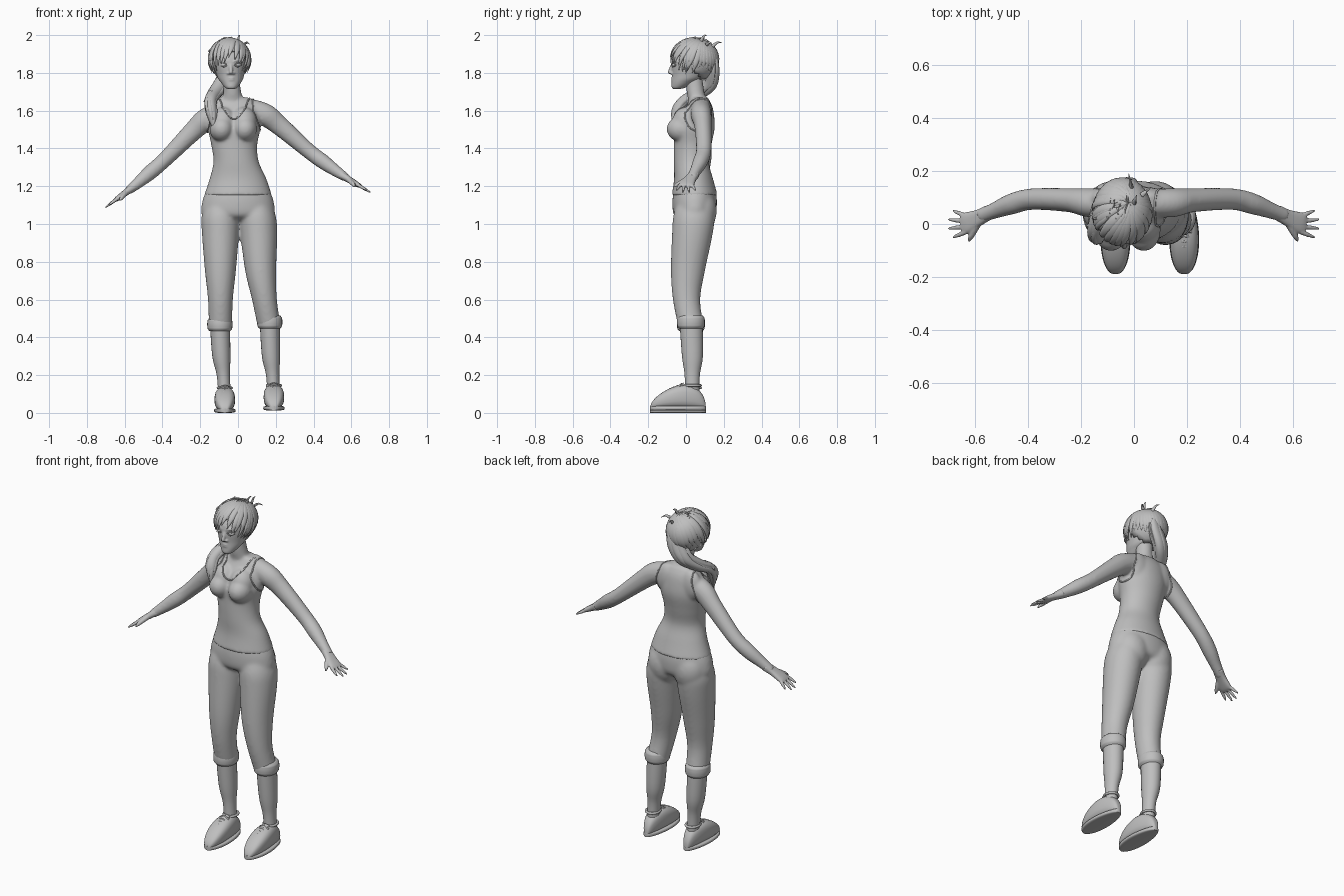
import bpy, bmesh, math, random
from math import sin, cos, pi, tau, radians
from mathutils import Vector

if "Cube" in bpy.data.objects:
    bpy.data.objects.remove(bpy.data.objects["Cube"])
random.seed(4)
X, Y, Z = Vector((1, 0, 0)), Vector((0, 1, 0)), Vector((0, 0, 1))
SIDES = (("right", -1), ("left", 1))
GREY = (0.52, 0.52, 0.52, 1)
clay = bpy.data.materials.new("clay_grey")
clay.use_nodes = True
clay.diffuse_color = GREY
clay.node_tree.nodes["Principled BSDF"].inputs["Base Color"].default_value = GREY

def spline(keys, steps):
    """Smooth curve through rows of equal length."""
    rows, last = [], len(keys) - 1
    for i in range(last):
        before, start, end, after = (keys[max(0, min(last, i + k))] for k in (-1, 0, 1, 2))
        for t in (step / steps for step in range(steps)):
            rows.append([q + t / 2 * (r - p + t * (2 * p - 5 * q + 4 * r - w + t * (3 * q - 3 * r + w - p)))
                         for p, q, r, w in zip(before, start, end, after)])
    return rows + [list(keys[-1])]

def loft(bm, keys, axis=None, hint=Y, power=2, sides=24, steps=5):
    """Skin rings (x, y, z, half width, optional half depth); depth follows the hint."""
    rows = spline([(*key, key[-1])[:5] for key in keys], steps)
    rings = []
    for i, (x, y, z, width, depth) in enumerate(rows):
        ahead, behind = rows[min(i + 1, len(rows) - 1)], rows[max(i - 1, 0)]
        tangent = axis or (Vector(ahead[:3]) - Vector(behind[:3])).normalized()
        v = (hint - tangent * hint.dot(tangent)).normalized()
        u = v.cross(tangent)
        ring = []
        for angle in (tau * k / sides for k in range(sides)):
            c, s = (math.copysign(abs(w) ** (2 / power), w) for w in (cos(angle), sin(angle)))
            ring.append(bm.verts.new(Vector((x, y, z)) + u * max(width, .001) * c + v * max(depth, .001) * s))
        rings.append(ring)
    for low, high in zip(rings, rings[1:]):
        for k in range(sides):
            j = (k + 1) % sides
            bm.faces.new((low[k], low[j], high[j], high[k]))
    bm.faces.new(rings[0])
    bm.faces.new(rings[-1])

def ball(bm, centre, size):
    for vert in bmesh.ops.create_uvsphere(bm, u_segments=24, v_segments=14, radius=1)["verts"]:
        vert.co = Vector(centre) + vert.co * Vector(size)

def part(name, bm, voxel=0, relax=0):
    """Finish an object; a voxel size melts its overlapping pieces together."""
    bmesh.ops.recalc_face_normals(bm, faces=bm.faces)
    mesh = bpy.data.meshes.new(name)
    bm.to_mesh(mesh)
    bm.free()
    mesh.materials.append(clay)
    ob = bpy.data.objects.new(name, mesh)
    bpy.context.collection.objects.link(ob)
    bpy.ops.object.select_all(action="DESELECT")
    ob.select_set(True)
    bpy.context.view_layer.objects.active = ob
    bpy.ops.object.shade_smooth_by_angle(angle=radians(50))
    if voxel:
        blend = ob.modifiers.new("blend", "REMESH")
        blend.mode, blend.voxel_size, blend.use_smooth_shade = "VOXEL", voxel, True
        smooth = ob.modifiers.new("relax", "SMOOTH")
        smooth.factor, smooth.iterations = .5, relax
    return ob

def solid(name, keys, **options):
    """A part made of a single loft."""
    bm = bmesh.new()
    loft(bm, keys, **options)
    part(name, bm)

def posed(rows, side):
    """The right arm hangs a little lower than the left one."""
    if side > 0:
        return rows
    return [(-.96 * x - .03, y, z - .01 - .1 * x, *size) for x, y, z, *size in rows]

# Upper body: tank top, chest, neck and arms blended together
bm = bmesh.new()
loft(bm, [(0, .046, 1.15, .18, .122), (0, .04, 1.24, .15, .103), (-.01, .028, 1.33, .12, .093),
          (-.02, .035, 1.42, .122, .1), (-.02, .045, 1.51, .14, .107), (-.02, .06, 1.58, .14, .088),
          (-.02, .07, 1.63, .125, .067), (-.02, .07, 1.67, .08, .045)], Z, sides=40)
loft(bm, [(-.03, .07, 1.62, .07, .05), (-.03, .05, 1.7, .047), (-.04, .04, 1.8, .045)], Z)
arm = [(.03, .08, 1.62, .05), (.14, .08, 1.58, .06, .055), (.22, .09, 1.52, .052, .046), (.37, .094, 1.39, .041),
       (.45, .076, 1.33, .04), (.52, .05, 1.28, .031), (.575, .03, 1.243, .023, .028)]
for name, side in SIDES:
    ball(bm, (side * .062 - .025, -.025, 1.503), (.064, .078, .068))
    ball(bm, (side * .055 - .025, 0, 1.54), (.07, .072, .08))
    ball(bm, (side * .075 - .025, .1, 1.58), (.07, .04, .09))
    loft(bm, posed(arm, side))
upper_body = part("upper_body", bm, .007, 14)

# Hands: flat palm, four fanned fingers and a thumb
for name, side in SIDES:
    bm = bmesh.new()
    loft(bm, posed([(.54, .045, 1.264, .023, .028), (.58, .024, 1.24, .018, .031),
                    (.63, .004, 1.21, .014, .04), (.65, 0, 1.2, .008, .034)], side), power=2.5)
    for spread in (-1.5, -.5, .5, 1.5):
        reach = .074 - .009 * spread ** 2
        path = [(.63 + reach * t, -spread * (.02 + .014 * t), 1.21 - .6 * reach * t, .009 - .006 * t ** 4)
                for t in (0, .5, .9, 1)]
        loft(bm, posed(path, side), sides=12)
    thumb = [(.585, 0, 1.235, .014), (.61, -.045, 1.21, .011), (.62, -.067, 1.195, .003)]
    loft(bm, posed(thumb, side), hint=X, sides=12)
    part(name + "_hand", bm, .004, 3)

# Tank top edging, laid on the body's surface
surface = upper_body.evaluated_get(bpy.context.evaluated_depsgraph_get())

def edging(name, points):
    near = [surface.closest_point_on_mesh(Vector(point))[1] for point in points]
    solid(name, [(*point, .004) for point in near], sides=8, hint=X + Y * .3, steps=3)

turns = [tau * i / 24 for i in range(25)]
for name, side in SIDES:
    edging(name + "_armhole", [(side * (.122 - .02 * sin(a)) - .02, .07 + .08 * cos(a), 1.58 + .09 * sin(a))
                               for a in turns])
edging("neckline", [(.085 * t - .02, .07 - .13 * (1 - t ** 4), 1.56 + .12 * t * t)
                    for t in (i / 12 for i in range(-12, 13))])

# Trousers: hips, seat and legs; the left leg steps outwards
bm = bmesh.new()
loft(bm, [(0, .046, 1.185, .165, .11), (0, .046, 1.12, .189, .118), (0, .045, 1.05, .19, .11),
          (0, .045, 1.02, .12, .07)], Z, sides=40)
leg = [(.085, .046, 1.15, .07), (.1, .042, 1.05, .098), (.11, .034, .95, .098), (.12, .01, .75, .082),
       (.14, .003, .6, .066), (.165, .026, .46, .062)]
for name, side in SIDES:
    loft(bm, [(x if side > 0 else max(-x, -.093), y, z, r, r * 1.1) for x, y, z, r in leg], Z, sides=32)
    ball(bm, (side * .08, .075, 1.07), (.098, .088, .12))
part("trousers", bm, .008, 14)

# Cuffs, calves and shoes
for name, knee, foot, lift in (("right", -.096, -.07, 0), ("left", .168, .19, .013)):
    bulge = [(t / 6, .012 * sin(pi * t / 6) ** .4) for t in range(7)]
    solid(name + "_trouser_cuff", [(knee, .026, .433 + lift + .07 * t, .055 + b, .062 + b) for t, b in bulge], axis=Z)
    solid(name + "_calf", [(knee + (foot - knee) * t, y, z, r, r * 1.15) for t, y, z, r in
                           ((0, .027, .48, .053), (.3, .034, .3, .048), (.7, .033, .2, .035), (1, .033, .08, .033))],
          axis=Z)
    # Shoe outline from heel to toe: (y, half width, height)
    outline = []
    for t in ((1 - cos(pi * i / 16)) / 2 for i in range(17)):
        rounding = max(0, sin(pi * t)) ** .4
        outline.append((.105 - .295 * t, (.048 + .012 * t) * rounding, (.16 - .065 * t) * rounding))
    solid(name + "_shoe", [(foot, y, lift + .008 + top / 2, w, top / 2 - .004) for y, w, top in outline],
          axis=Y, hint=Z, power=2.7)
    solid(name + "_sole", [(foot, y, lift + .012, w * 1.04, .012) for y, w, top in outline], axis=Y, hint=Z, power=4)
    solid(name + "_shoe_collar", [(foot + .036 * cos(a), .035 + .042 * sin(a), lift + .132, .007) for a in turns],
          sides=10, hint=Z, steps=2)
    bm = bmesh.new()
    loft(bm, [(foot, -.09, lift + .1, .022, .01), (foot, -.01, lift + .138, .022, .01)], hint=Z)
    for i in range(4):
        for slant in (-.006, .006):
            loft(bm, [(foot + .03 * t, slant * t - .085 + .02 * i, lift + .114 + .009 * i - .014 * t * t, .004)
                      for t in (-1, 0, 1)], hint=Z, sides=8)
    part(name + "_laces", bm)

# Head with nose, lips, chin, brows and ears
bm = bmesh.new()
loft(bm, [(-.035, -.05, 1.714, .016, .014), (-.036, -.04, 1.722, .032, .036), (-.037, -.014, 1.75, .054, .062),
          (-.04, .012, 1.785, .072, .086), (-.044, .035, 1.88, .09, .108), (-.045, .04, 1.97, .04, .05)],
     Z, sides=40)
loft(bm, [(-.039, -.066, 1.86, .008), (-.037, -.086, 1.806, .01), (-.037, -.08, 1.794, .01, .008)], Z)
for z in (1.762, 1.773):
    ball(bm, (-.036, -.071, z), (.018, .008, .005))
ball(bm, (-.036, -.06, 1.727), (.018, .016, .014))
for name, side in SIDES:
    ball(bm, (side * .015 - .037, -.074, 1.797), (.007, .009, .006))
    ball(bm, (side * .088 - .042, .045, 1.845), (.011, .018, .03))
    loft(bm, [(side * (.015 + .046 * t) - .038, .028 * t * t - .073, 1.86 + .008 * sin(pi * t), .005)
              for t in (0, .5, 1)], sides=10)
part("head", bm, .0045, 5)

# Eyes with upper and lower lids
for name, side in SIDES:
    bm = bmesh.new()
    ball(bm, (side * .037 - .038, -.06, 1.842), (.018, .016, .01))
    for lid in (-.01, .01):
        loft(bm, [(side * (.018 + .038 * t) - .038, .018 * t * t - .075, 1.842 + lid * sin(pi * t), .003)
                  for t in (0, .5, 1)], sides=8)
    part(name + "_eye", bm)

# Hair: cap cut along the hairline, then tapered locks from the crown
centre, radii = Vector((-.045, .045, 1.868)), Vector((.108, .125, .114))
bm = bmesh.new()
ball(bm, centre, radii)
bmesh.ops.delete(bm, geom=[v for v in bm.verts if v.co.z < 1.895 - max(v.co.y + .05, 0) * 1.1], context="VERTS")
part("hair_cap", bm).modifiers.new("thickness", "SOLIDIFY").thickness = .012
crown = Vector((.25, .3, 1)).normalized()

def lock(bm, turn, drop, width, flare):
    """Turn is zero at the front and grows to the left; drop is the tip's elevation."""
    a = radians(turn)
    tip = Vector((sin(a) * cos(drop), -cos(a) * cos(drop), sin(drop)))
    rows = []
    for t in (i / 5 for i in range(6)):
        taper = min(1, .35 + 2 * t) * (1 - t ** 4) + .04
        way = crown.slerp(tip, t) * (1 + flare * t * t)
        rows.append((*(centre + way * radii), width * taper, .007 * taper))
    loft(bm, rows, hint=(tip + crown * .4).normalized(), sides=10, steps=3)

bm = bmesh.new()
for i in range(-7, 8):
    lock(bm, 12 * i + random.uniform(-4, 4), .04 - .08 * abs(i) + random.uniform(-.12, .1), .018, .05)
for turn in (-66, -54, -44, 42, 52, 62, 70):
    lock(bm, turn, random.uniform(-.75, -.5), .012, .03)
for i in range(15):
    lock(bm, 100 + 11.5 * i, random.uniform(-.45, -.3) - .3 * sin(pi * i / 14), .024, .01)
part("hair_locks", bm)

# Stray tufts, as (start, reach)
bm = bmesh.new()
for start, reach in (((0, .08, 1.97), (.01, .03, .03)), ((-.01, .14, 1.94), (-.01, .05, .02)),
                     ((.03, .11, 1.95), (.035, .03, 0)), ((-.13, .02, 1.92), (-.03, 0, -.01))):
    loft(bm, [(*(Vector(start) + Vector(reach) * t + Z * .01 * sin(pi * t)), .011 - .01 * t, .008 - .007 * t)
              for t in (0, .5, 1)], hint=X + Y * .5, sides=8)
part("hair_tufts", bm)

# Ponytail swept over the right shoulder: a core wrapped in twisting strands
tail = [(-.03, .13, 1.91, .04, .02), (-.035, .14, 1.83, .052, .03), (-.075, .13, 1.75, .048, .032),
        (-.12, .07, 1.695, .036, .032), (-.145, -.01, 1.65, .03), (-.14, -.05, 1.59, .028, .026),
        (-.127, -.066, 1.5, .002)]
bm = bmesh.new()
loft(bm, tail, hint=Y - X * .6, sides=20)
for a in (tau * i / 7 for i in range(7)):
    loft(bm, [(x + cos(a) * w[0] * .6, y + sin(a) * w[-1] * .6, z + .01 * sin(a * 2), w[0] * .5, w[-1] * .5)
              for x, y, z, *w in tail], hint=Y - X * .6, sides=10)
loft(bm, [(-.14, .03, 1.7, .012), (-.163, 0, 1.67, .009), (-.183, -.01, 1.645, .001)], sides=8)
part("ponytail", bm)
